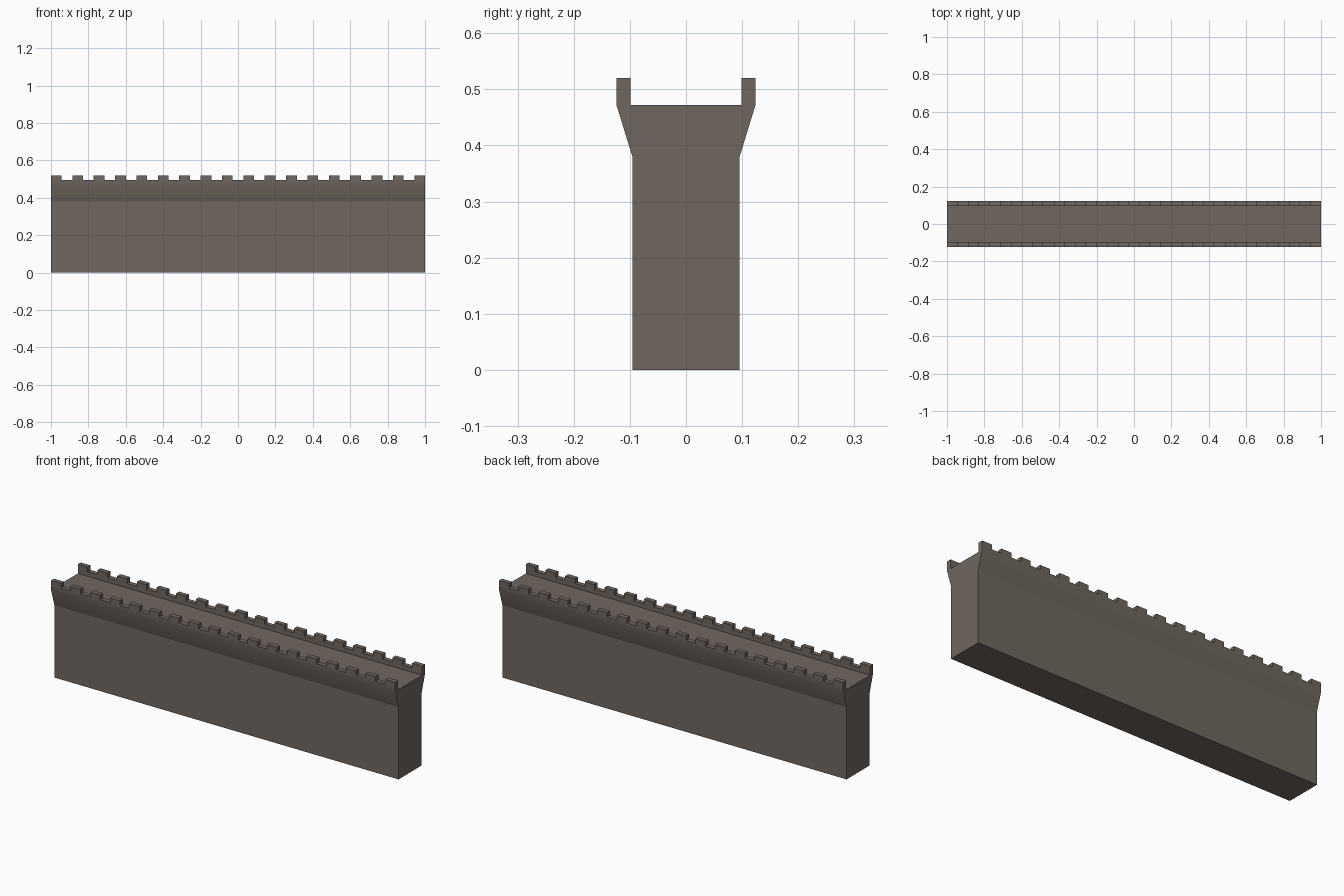
import bpy, bmesh, math

if "Cube" in bpy.data.objects:
    bpy.data.objects.remove(bpy.data.objects["Cube"])

stone = bpy.data.materials.new("grey brown stone")
stone.diffuse_color = (0.162, 0.136, 0.117, 1)
stone.use_nodes = True
stone.node_tree.nodes["Principled BSDF"].inputs["Base Color"].default_value = stone.diffuse_color

HALF, BODY, FLARE, INNER = 1.0, 0.0955, 0.124, 0.099
Z_FLARE, Z_DECK, Z_CRENEL, Z_TOP = 0.38, 0.4725, 0.496, 0.5205
MERLONS = 18


def finish(name, bm):
    bmesh.ops.recalc_face_normals(bm, faces=bm.faces)
    mesh = bpy.data.meshes.new(name)
    bm.to_mesh(mesh)
    bm.free()
    mesh.materials.append(stone)
    obj = bpy.data.objects.new(name, mesh)
    bpy.context.collection.objects.link(obj)
    return obj


# wall: mirrored cross-section with flared top and low parapets, swept along x
half = [(BODY, 0), (BODY, Z_FLARE), (FLARE, Z_DECK),
        (FLARE, Z_CRENEL), (INNER, Z_CRENEL), (INNER, Z_DECK)]
profile = half + [(-y, z) for y, z in reversed(half)]
bm = bmesh.new()
end = bm.faces.new([bm.verts.new((-HALF, y, z)) for y, z in profile])
ext = bmesh.ops.extrude_face_region(bm, geom=[end], use_keep_orig=True)
for v in ext["geom"]:
    if isinstance(v, bmesh.types.BMVert):
        v.co.x = HALF
bmesh.ops.recalc_face_normals(bm, faces=bm.faces)
# soft shading only where the flare meets the parapet
for f in bm.faces:
    f.smooth = True
for e in bm.edges:
    at_base = all(abs(v.co.z - Z_FLARE) < 1e-4 for v in e.verts)
    e.smooth = e.calc_face_angle(0) < math.radians(30) and not at_base
finish("wall", bm)

# merlons: evenly spaced blocks along both parapets, first and last at the ends
step = 2 * HALF / (2 * MERLONS - 1)
for side, name in ((-1, "front_merlons"), (1, "back_merlons")):
    bm = bmesh.new()
    for i in range(MERLONS):
        cube = bmesh.ops.create_cube(bm, size=1)
        for v in cube["verts"]:
            v.co.x = -HALF + (2 * i + 0.5 + v.co.x) * step
            v.co.y = side * (INNER + FLARE) / 2 + v.co.y * (FLARE - INNER)
            v.co.z = Z_CRENEL + (v.co.z + 0.5) * (Z_TOP - Z_CRENEL)
    # open the hidden undersides
    under = [f for f in bm.faces if f.calc_center_median().z < Z_CRENEL + 1e-4]
    bmesh.ops.delete(bm, geom=under, context='FACES_ONLY')
    finish(name, bm)
